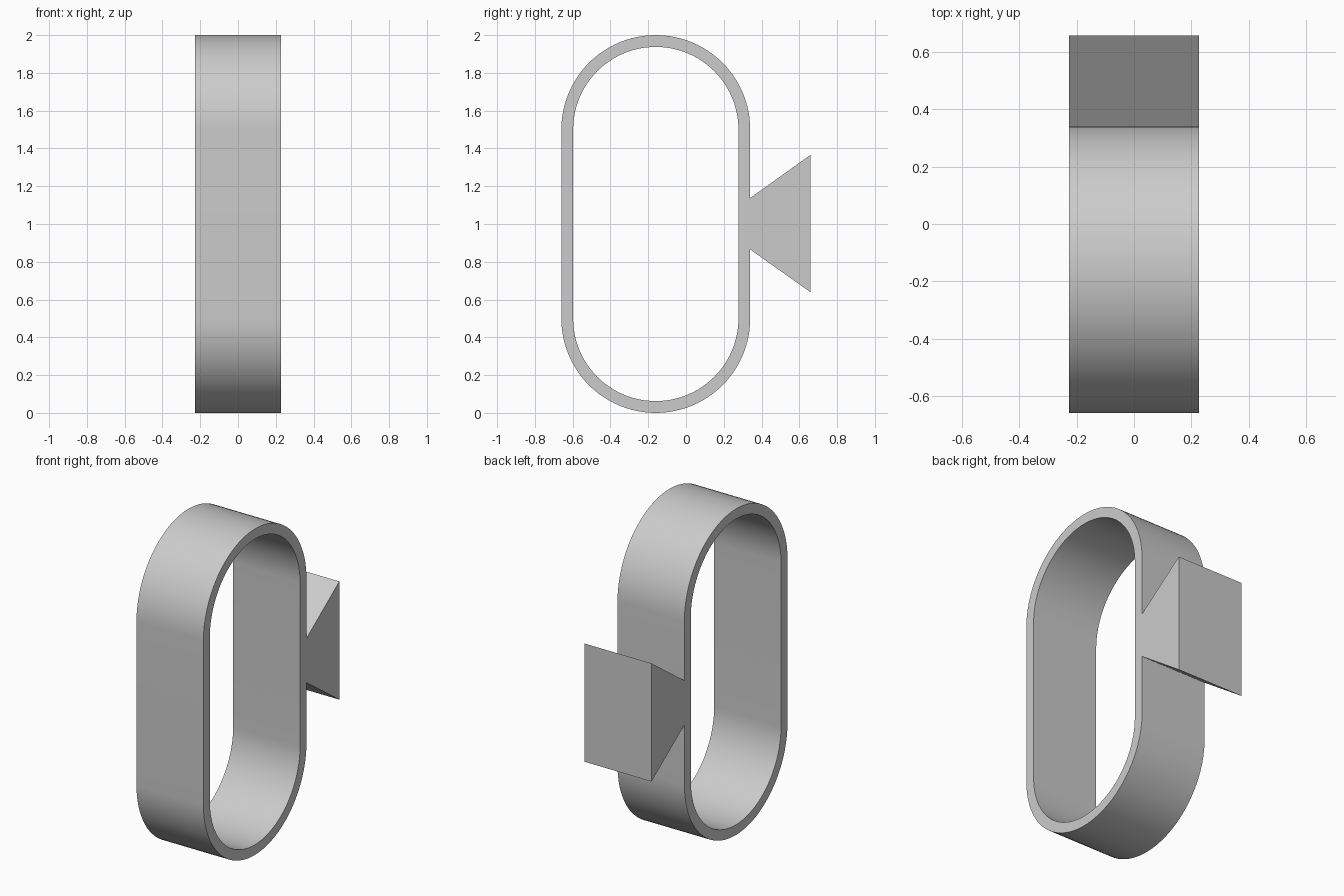
import bpy, bmesh, math

cube = bpy.data.objects.get("Cube")
if cube:
    bpy.data.objects.remove(cube, do_unlink=True)

HALF_WIDTH = 0.227
RADIUS, WALL = 0.5, 0.0625
CENTRE_Y = -0.16
NECK = (0.865, 1.138)
TAIL_Y, TAIL_Z = 0.658, (0.64, 1.365)
STEPS = 48

# Plain grey material
grey = bpy.data.materials.new("plain grey")
grey.use_nodes = True
colour = (0.6, 0.6, 0.6, 1)
grey.diffuse_color = colour
grey.node_tree.nodes["Principled BSDF"].inputs["Base Color"].default_value = colour

# Stadium path: (centre height, angle) per station, with the neck on the back straight
path = [(NECK[0], 0), (NECK[1], 0)]
path += [(1.5, math.pi * i / STEPS) for i in range(STEPS + 1)]
path += [(0.5, math.pi + math.pi * i / STEPS) for i in range(STEPS + 1)]

bm = bmesh.new()


def ring(radius):
    return [bm.verts.new((-HALF_WIDTH, CENTRE_Y + radius * math.cos(a), z + radius * math.sin(a)))
            for z, a in path]


# Band cross-section
outer, inner = ring(RADIUS), ring(RADIUS - WALL)
count = len(path)
for i in range(count):
    j = (i + 1) % count
    bm.faces.new((outer[i], outer[j], inner[j], inner[i]))

# Flared dovetail continuing from the neck
low, high = [bm.verts.new((-HALF_WIDTH, TAIL_Y, z)) for z in TAIL_Z]
bm.faces.new((outer[0], low, high, outer[1]))

# Extrude the whole section across the width
result = bmesh.ops.extrude_face_region(bm, geom=bm.faces[:], use_keep_orig=True)
moved = [v for v in result["geom"] if isinstance(v, bmesh.types.BMVert)]
bmesh.ops.translate(bm, verts=moved, vec=(2 * HALF_WIDTH, 0, 0))
bmesh.ops.recalc_face_normals(bm, faces=bm.faces[:])

mesh = bpy.data.meshes.new("band_with_dovetail")
bm.to_mesh(mesh)
bm.free()
mesh.materials.append(grey)
band = bpy.data.objects.new("band_with_dovetail", mesh)
bpy.context.collection.objects.link(band)

bpy.ops.object.select_all(action="DESELECT")
band.select_set(True)
bpy.context.view_layer.objects.active = band
bpy.ops.object.shade_smooth_by_angle(angle=math.radians(30))
